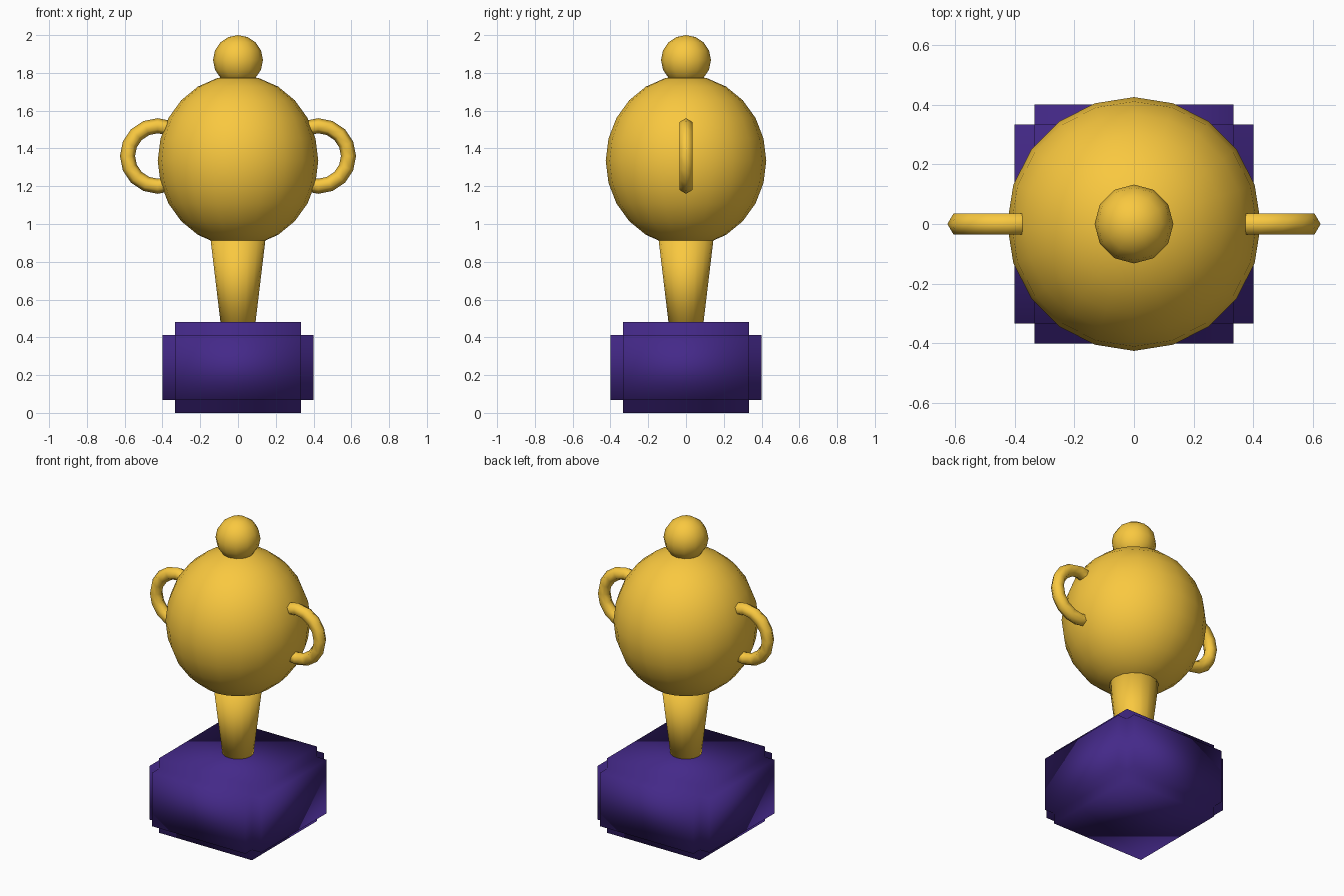
import bpy
import bmesh
import math

if "Cube" in bpy.data.objects:
    bpy.data.objects.remove(bpy.data.objects["Cube"])


def material(name, color):
    mat = bpy.data.materials.new(name)
    mat.diffuse_color = (*color, 1)
    mat.use_nodes = True
    mat.node_tree.nodes["Principled BSDF"].inputs["Base Color"].default_value = mat.diffuse_color
    return mat


gold = material("gold", (0.95, 0.58, 0.05))
purple = material("purple", (0.058, 0.022, 0.25))


def finish(name, mat):
    obj = bpy.context.object
    obj.name = name
    bpy.ops.object.transform_apply(location=False, rotation=True, scale=True)
    bpy.ops.object.shade_smooth()
    obj.data.materials.append(mat)
    return obj


# Plinth: block whose edges are cut in with square steps
bpy.ops.mesh.primitive_cube_add(size=1, location=(0, 0, 0.24), scale=(0.8, 0.8, 0.48))
plinth = finish("plinth", purple)
bm = bmesh.new()
bm.from_mesh(plinth.data)
bmesh.ops.bevel(bm, geom=bm.edges[:], offset=0.067, offset_type='OFFSET',
                segments=2, profile=0.0, affect='EDGES')
for face in bm.faces:
    face.smooth = True
bm.to_mesh(plinth.data)
bm.free()

# Flared stem between plinth and cup
bpy.ops.mesh.primitive_cone_add(vertices=16, radius1=0.088, radius2=0.148,
                                depth=0.5, location=(0, 0, 0.69))
finish("stem", gold)

# Round cup, slightly taller than wide
bpy.ops.mesh.primitive_uv_sphere_add(segments=20, ring_count=12, radius=1,
                                     location=(0, 0, 1.335), scale=(0.425, 0.425, 0.453))
finish("cup", gold)

# Ball knob on top
bpy.ops.mesh.primitive_uv_sphere_add(segments=12, ring_count=8, radius=0.132,
                                     location=(0, 0, 1.868))
finish("knob", gold)

# Ring handles sunk into both sides of the cup
for side, name in ((-1, "left_handle"), (1, "right_handle")):
    bpy.ops.mesh.primitive_torus_add(major_segments=16, minor_segments=6,
                                     major_radius=0.16, minor_radius=0.04,
                                     location=(side * 0.425, 0, 1.36),
                                     rotation=(math.pi / 2, 0, 0))
    finish(name, gold)
